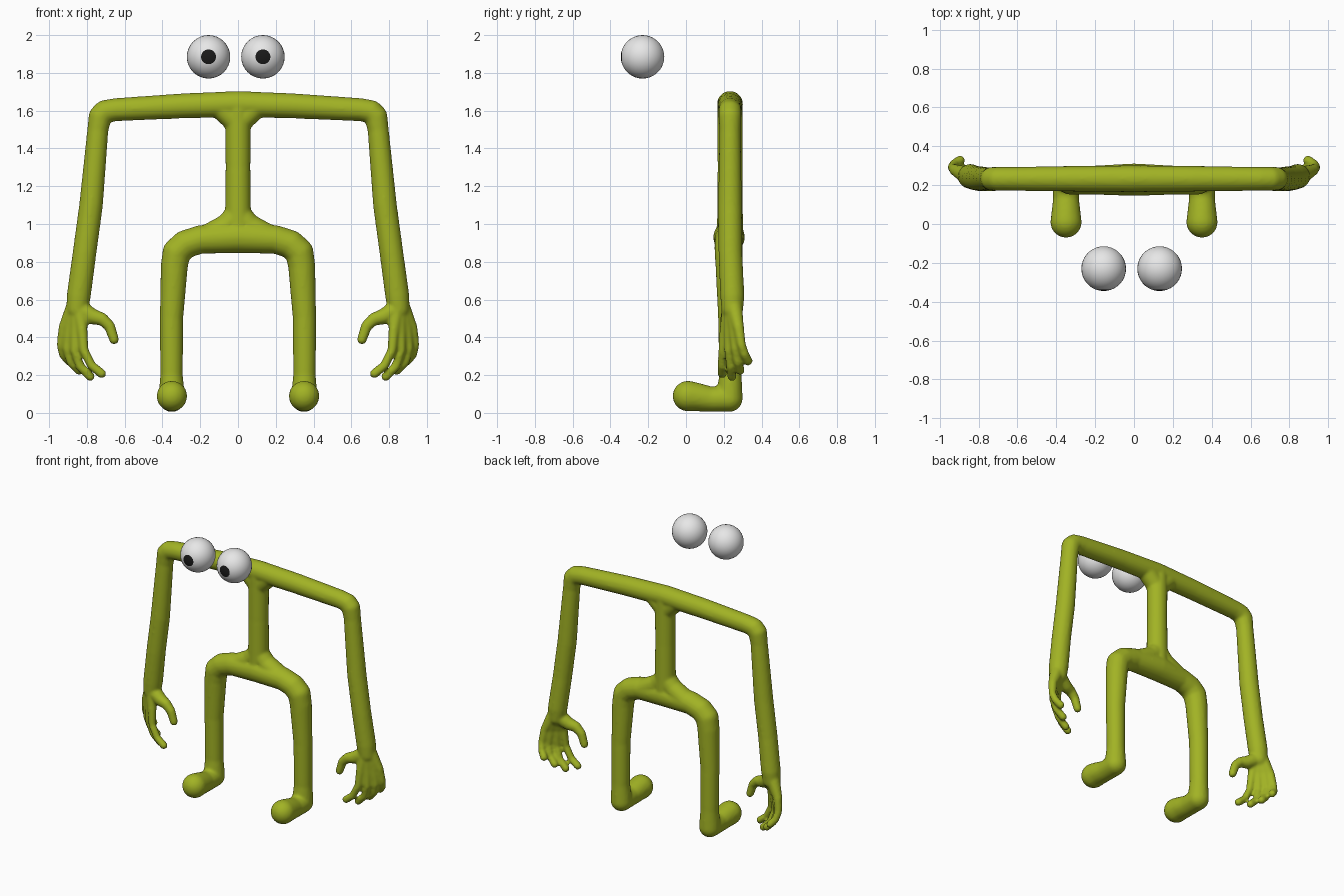
import bpy, bmesh, math
from mathutils import Vector, Matrix


def material(name, rgb):
    m = bpy.data.materials.new(name)
    m.diffuse_color = (*rgb, 1)
    return m


green = material("leaf green", (0.36, 0.45, 0.018))
white = material("eye white", (0.8, 0.8, 0.8))
black = material("pupil black", (0.01, 0.01, 0.01))

# Unit ball used as the brush for every limb
brush = bmesh.new()
bmesh.ops.create_icosphere(brush, subdivisions=3, radius=1)
BALL = [v.co.copy() for v in brush.verts]
brush.free()

body = bmesh.new()


def limb(points, side=1):
    """Chain of tapered capsules through (x, y, z, radius) points."""
    for a, b in zip(points, points[1:]):
        verts = []
        for x, y, z, r in (a, b):
            c = Vector((x * side, y, z))
            verts += [body.verts.new(c + d * r) for d in BALL]
        bmesh.ops.convex_hull(body, input=verts)


Y = 0.233  # depth of the body plane

# Torso
limb([(0, Y, 1.63, 0.068), (0, Y, 1.3, 0.066), (0, Y, 0.94, 0.07)])

for s in (-1, 1):
    # Shoulder bar, arm and wrist
    limb([(0, Y, 1.635, 0.069), (0.3, Y, 1.625, 0.066), (0.65, Y, 1.605, 0.061),
          (0.705, Y, 1.595, 0.061), (0.73, Y, 1.57, 0.061), (0.742, Y, 1.5, 0.056),
          (0.778, Y, 1.1, 0.063), (0.812, 0.235, 0.85, 0.063),
          (0.843, 0.245, 0.62, 0.064), (0.85, 0.245, 0.55, 0.058)], s)
    # Soft webs at chest and hips
    limb([(0, Y, 1.53, 0.062), (0.11, Y, 1.635, 0.062)], s)
    limb([(0, Y, 1.06, 0.062), (0.058, Y, 0.99, 0.064), (0.17, Y, 0.925, 0.068)], s)
    # Hip bar and leg
    limb([(0, 0.228, 0.93, 0.084), (0.2, 0.226, 0.918, 0.075), (0.28, 0.226, 0.892, 0.075),
          (0.325, 0.226, 0.85, 0.075), (0.337, 0.228, 0.78, 0.072),
          (0.352, 0.232, 0.5, 0.062), (0.352, 0.235, 0.2, 0.06),
          (0.35, 0.23, 0.078, 0.07)], s)
    # Foot
    limb([(0.35, 0.23, 0.075, 0.07), (0.35, 0.13, 0.072, 0.067),
          (0.35, 0.05, 0.085, 0.076), (0.35, 0.01, 0.089, 0.081)], s)
    # Fingers, each fanning out from the wrist through the palm
    for base, mid, bend, tip in (
            ((0.922, 0.278, 0.45), (0.936, 0.293, 0.36), (0.925, 0.31, 0.31), (0.895, 0.328, 0.275)),
            ((0.892, 0.255, 0.45), (0.905, 0.262, 0.34), (0.885, 0.274, 0.27), (0.84, 0.286, 0.225)),
            ((0.860, 0.230, 0.45), (0.864, 0.227, 0.33), (0.835, 0.236, 0.245), (0.782, 0.243, 0.193)),
            ((0.826, 0.208, 0.45), (0.815, 0.195, 0.33), (0.775, 0.192, 0.25), (0.722, 0.192, 0.208))):
        limb([(0.848, 0.245, 0.6, 0.05), (*base, 0.029), (*mid, 0.024),
              (*bend, 0.024), (*tip, 0.025)], s)
    # Thumb
    limb([(0.84, 0.24, 0.55, 0.05), (0.77, 0.225, 0.51, 0.042), (0.72, 0.215, 0.497, 0.034),
          (0.68, 0.212, 0.46, 0.029), (0.656, 0.212, 0.388, 0.026)], s)

# Drop points buried inside the hulls, then fuse everything into one skin
bmesh.ops.delete(body, geom=[v for v in body.verts if not v.link_faces], context='VERTS')
bmesh.ops.recalc_face_normals(body, faces=body.faces)
mesh = bpy.data.meshes.new("body")
body.to_mesh(mesh)
body.free()
mesh.materials.append(green)
obj = bpy.data.objects.new("body", mesh)
bpy.context.collection.objects.link(obj)
rm = obj.modifiers.new("fuse", 'REMESH')
rm.mode = 'VOXEL'
rm.voxel_size = 0.009
rm.use_smooth_shade = True
sm = obj.modifiers.new("soften", 'SMOOTH')
sm.factor = 0.5
sm.iterations = 6

# Floating eyes: pole turned to the front, the first rings are the pupil
for name, x in (("right_eye", -0.156), ("left_eye", 0.132)):
    bm = bmesh.new()
    bmesh.ops.create_uvsphere(bm, u_segments=32, v_segments=18, radius=0.115,
                              matrix=Matrix.Rotation(math.pi / 2, 4, 'X'))
    for f in bm.faces:
        f.smooth = True
        f.material_index = int(f.calc_center_median().normalized().y < -math.cos(math.radians(20)))
    m = bpy.data.meshes.new(name)
    bm.to_mesh(m)
    bm.free()
    m.materials.append(white)
    m.materials.append(black)
    eye = bpy.data.objects.new(name, m)
    eye.location = (x, -0.23, 1.885)
    bpy.context.collection.objects.link(eye)
